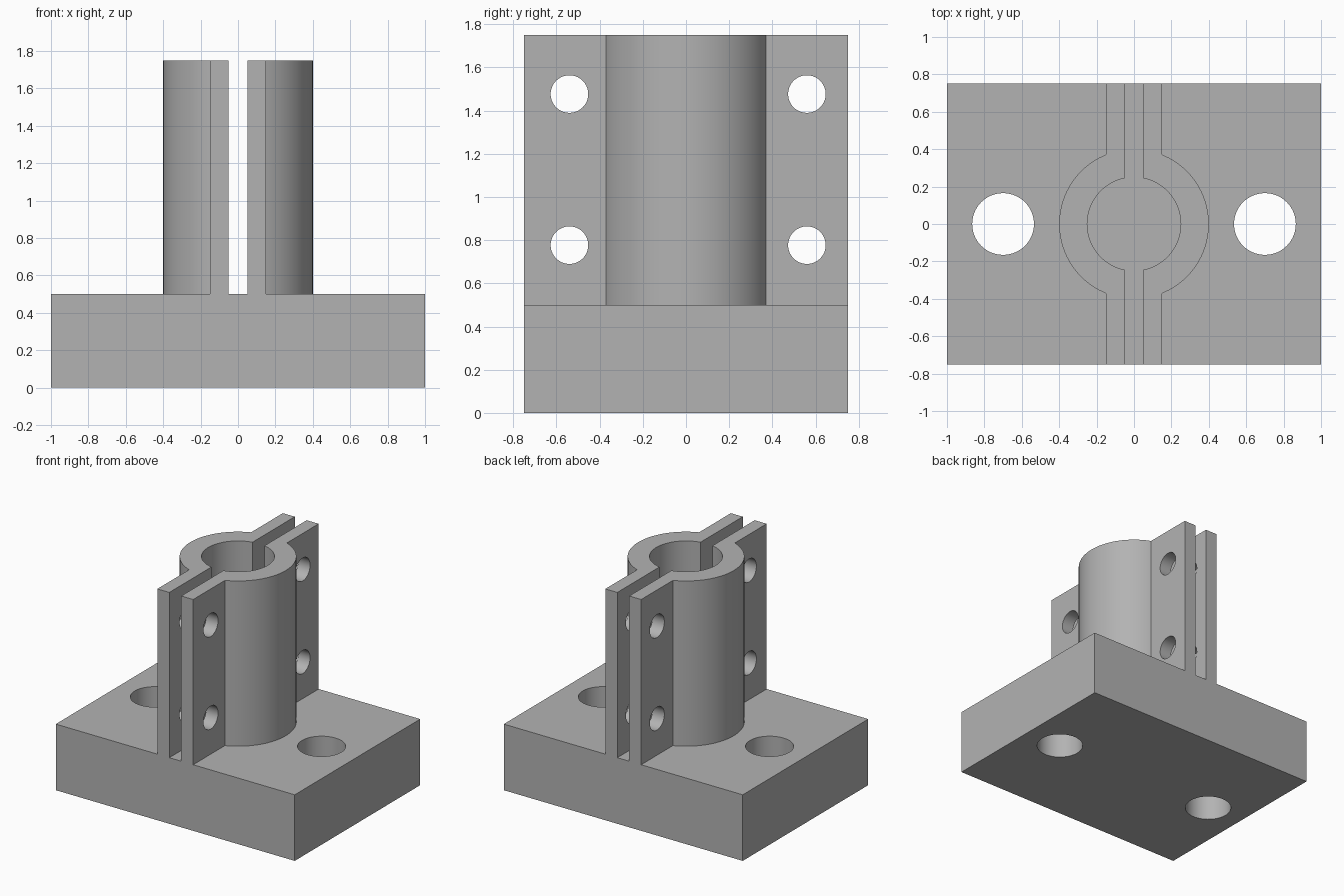
import bpy, bmesh, math
from mathutils import Matrix, Vector

cube = bpy.data.objects.get("Cube")
if cube:
    bpy.data.objects.remove(cube, do_unlink=True)

BASE_TOP, TOP = 0.5, 1.75
DEPTH = 0.75                       # half depth in y
GAP, FLANGE = 0.05, 0.15           # inner and outer flange faces
BORE, SLEEVE = 0.25, 0.4           # sleeve radii

grey = bpy.data.materials.new("plain_grey")
grey.use_nodes = True
colour = (0.45, 0.45, 0.45, 1)
grey.diffuse_color = colour
grey.node_tree.nodes["Principled BSDF"].inputs["Base Color"].default_value = colour


def new_object(name, bm):
    bmesh.ops.recalc_face_normals(bm, faces=bm.faces)
    mesh = bpy.data.meshes.new(name)
    bm.to_mesh(mesh)
    bm.free()
    mesh.materials.append(grey)
    obj = bpy.data.objects.new(name, mesh)
    bpy.context.collection.objects.link(obj)
    return obj


def prism(name, outline, z0, z1):
    bm = bmesh.new()
    face = bm.faces.new([bm.verts.new((x, y, z0)) for x, y in outline])
    top = bmesh.ops.extrude_face_region(bm, geom=[face])["geom"]
    verts = [v for v in top if isinstance(v, bmesh.types.BMVert)]
    bmesh.ops.translate(bm, verts=verts, vec=(0, 0, z1 - z0))
    return new_object(name, bm)


def drill(obj, centres, radius, length, axis):
    bm = bmesh.new()
    turn = Vector((0, 0, 1)).rotation_difference(Vector(axis)).to_matrix().to_4x4()
    for c in centres:
        bmesh.ops.create_cone(bm, cap_ends=True, segments=64, radius1=radius,
                              radius2=radius, depth=length,
                              matrix=Matrix.Translation(c) @ turn)
    cutter = new_object("hole_cutter", bm)
    cutter.hide_render = True
    mod = obj.modifiers.new("holes", "BOOLEAN")
    mod.operation, mod.solver, mod.object = "DIFFERENCE", "EXACT", cutter
    bpy.context.view_layer.objects.active = obj
    bpy.ops.object.modifier_apply(modifier=mod.name)
    bpy.data.objects.remove(cutter, do_unlink=True)


def arc(radius, x_end, steps=48):
    """Arc bulging to +x, from low y to high y, cut off at x_end."""
    a = math.acos(x_end / radius)
    angles = [-a + 2 * a * i / steps for i in range(steps + 1)]
    return [(radius * math.cos(t), radius * math.sin(t)) for t in angles]


# Base plate with two mounting holes
base = prism("base_plate", [(-1, -DEPTH), (1, -DEPTH), (1, DEPTH), (-1, DEPTH)], 0, BASE_TOP)
drill(base, [(s * 0.7, 0, BASE_TOP / 2) for s in (-1, 1)], 0.165, 1, (0, 0, 1))

# Two half sleeves with bolt flanges
outline = ([(FLANGE, -DEPTH)] + arc(SLEEVE, FLANGE) + [(FLANGE, DEPTH), (GAP, DEPTH)]
           + arc(BORE, GAP)[::-1] + [(GAP, -DEPTH)])
bolts = [(y, z) for y in (-0.54, 0.56) for z in (0.777, 1.477)]
parts = [base]
for side, s in (("left", 1), ("right", -1)):
    half = prism("clamp_half_" + side, [(s * x, y) for x, y in outline], BASE_TOP, TOP)
    drill(half, [(s * 0.1, y, z) for y, z in bolts], 0.087, 0.2, (1, 0, 0))
    # Open the hidden underside where it joins the plate
    bm = bmesh.new()
    bm.from_mesh(half.data)
    under = [f for f in bm.faces if f.normal.z < -0.9 and f.calc_center_median().z < BASE_TOP + 0.01]
    bmesh.ops.delete(bm, geom=under, context="FACES")
    bm.to_mesh(half.data)
    bm.free()
    parts.append(half)

# Smooth curved walls, crisp edges
bpy.ops.object.select_all(action="DESELECT")
for obj in parts:
    obj.select_set(True)
bpy.context.view_layer.objects.active = base
bpy.ops.object.shade_smooth_by_angle(angle=math.radians(30))
